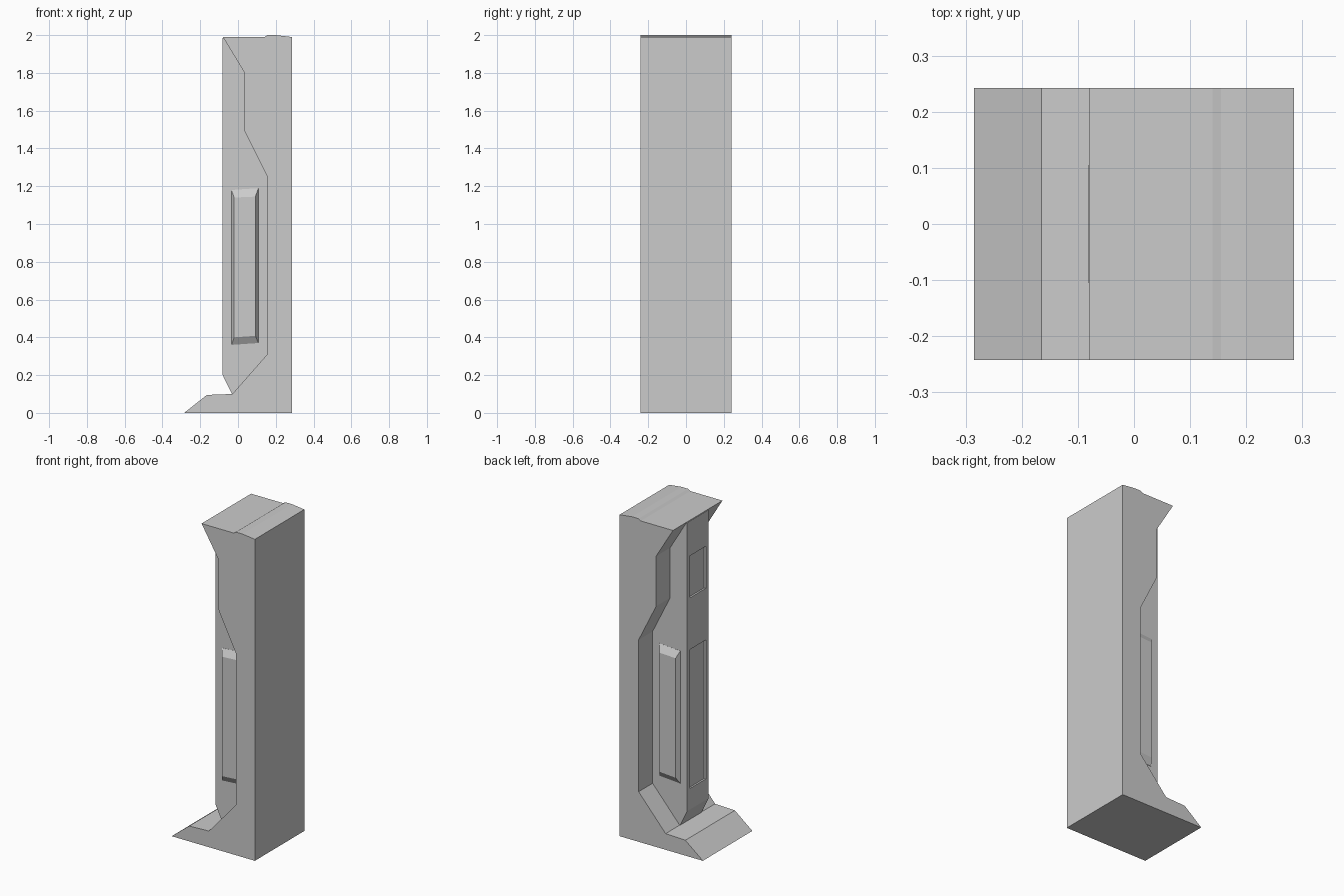
import bpy, bmesh

if "Cube" in bpy.data.objects:
    bpy.data.objects.remove(bpy.data.objects["Cube"])

def make_object(name, bm):
    bmesh.ops.recalc_face_normals(bm, faces=bm.faces)
    me = bpy.data.meshes.new(name)
    bm.to_mesh(me)
    bm.free()
    ob = bpy.data.objects.new(name, me)
    bpy.context.collection.objects.link(ob)
    return ob

def loft(name, loops):
    """Join (outline, y) loops of x-z points into a closed solid."""
    bm = bmesh.new()
    rings = [[bm.verts.new((x, y, z)) for x, z in pts] for pts, y in loops]
    n = len(rings[0])
    for a, b in zip(rings, rings[1:]):
        for i in range(n):
            j = (i + 1) % n
            bm.faces.new((a[i], a[j], b[j], b[i]))
    bm.faces.new(rings[0])
    bm.faces.new(rings[-1])
    return make_object(name, bm)

def extrude(name, pts, half):
    return loft(name, [(pts, -half), (pts, half)])

# full-width housing with foot, recess outline and overhanging top
housing = [(-0.285, 0), (0.285, 0), (0.285, 1.99), (0.2, 2.0), (0.155, 2.0),
           (0.14, 1.99), (-0.08, 1.99), (0.035, 1.80), (0.035, 1.49),
           (0.155, 1.25), (0.155, 0.31), (-0.03, 0.10), (-0.165, 0.095)]
extrude("housing", housing, 0.242)

# narrow central column
column = extrude("column", [(-0.081, 1.985), (-0.081, 0.20), (-0.03, 0.095),
                            (0.0, 0.06), (0.2, 0.06), (0.2, 1.985)], 0.105)

# shallow recessed panels in the column's narrow face
for name, z0, z1 in (("lower_panel", 0.33, 1.19), ("upper_panel", 1.51, 1.77)):
    cutter = extrude(name + "_cutter",
                     [(-0.2, z0), (-0.07, z0), (-0.07, z1), (-0.2, z1)], 0.078)
    cutter.hide_render = True
    cutter.hide_set(True)
    cutter.display_type = 'WIRE'
    mod = column.modifiers.new(name, 'BOOLEAN')
    mod.operation = 'DIFFERENCE'
    mod.solver = 'EXACT'
    mod.object = cutter

# bevelled raised panels on both sides of the column
outer = [(-0.035, 0.36), (0.108, 0.37), (0.108, 1.19), (-0.035, 1.18)]
inner = [(-0.02, 0.40), (0.092, 0.408), (0.092, 1.145), (-0.02, 1.14)]
for side, s in (("front", -1), ("back", 1)):
    loft(side + "_raised_panel", [(outer, s * 0.10), (outer, s * 0.106), (inner, s * 0.13)])
